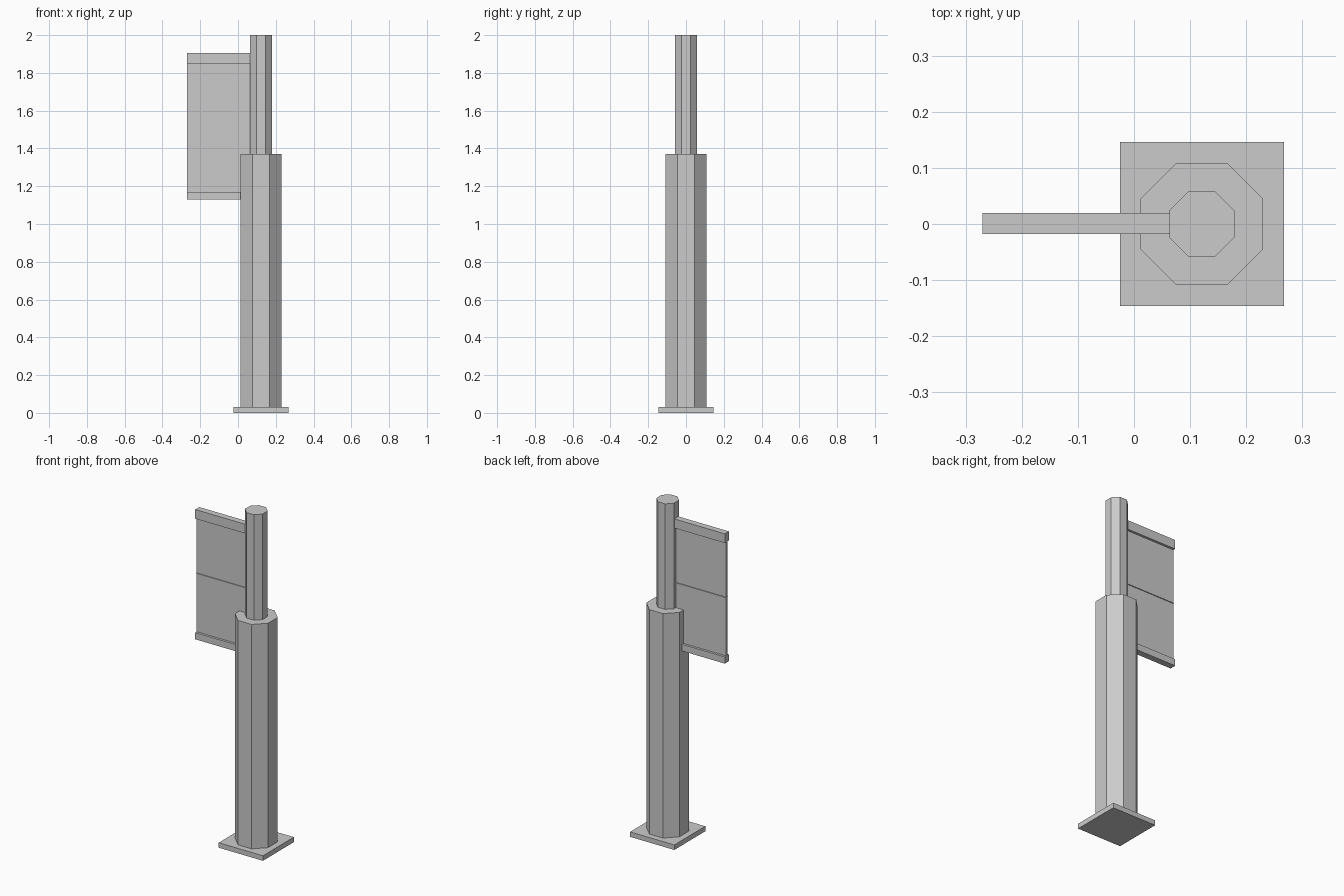
import bpy
from math import pi, cos

# Remove the default cube
cube = bpy.data.objects.get("Cube")
if cube:
    bpy.data.objects.remove(cube, do_unlink=True)

# Single plain grey finish
grey = bpy.data.materials.new("plain_grey")
grey.use_nodes = True
colour = (0.6, 0.6, 0.6, 1)
grey.diffuse_color = colour
grey.node_tree.nodes["Principled BSDF"].inputs["Base Color"].default_value = colour

POST_X = 0.121
BANNER_END = -0.27


def finish(name):
    ob = bpy.context.object
    ob.name = ob.data.name = name
    ob.data.materials.append(grey)
    return ob


def box(name, x, y, z):
    """Box from its (low, high) range on each axis."""
    spans = (x, y, z)
    bpy.ops.mesh.primitive_cube_add(size=1, location=[sum(s) / 2 for s in spans])
    bpy.context.object.scale = [s[1] - s[0] for s in spans]
    bpy.ops.object.transform_apply(location=False, rotation=False, scale=True)
    return finish(name)


def octagon_post(name, apothem, low, high):
    """Eight-sided post with flats facing the axes."""
    bpy.ops.mesh.primitive_cylinder_add(
        vertices=8, radius=apothem / cos(pi / 8), depth=high - low,
        location=(POST_X, 0, (low + high) / 2), rotation=(0, 0, pi / 8))
    return finish(name)


# Foot and two-stage post
box("base_plate", (POST_X - 0.146, POST_X + 0.146), (-0.146, 0.146), (0, 0.03))
octagon_post("lower_post", 0.109, 0.03, 1.37)
octagon_post("upper_post", 0.058, 1.37, 2.0)

# Banner rails running into the post
for name, low, high in (("top_rail", 1.85, 1.905), ("bottom_rail", 1.13, 1.17)):
    box(name, (BANNER_END, 0.07), (-0.018, 0.02), (low, high))

# Banner sheet with a fine seam across the middle
box("banner", (BANNER_END, 0.07), (-0.004, 0.006), (1.17, 1.85))
box("banner_seam", (BANNER_END, 0.07), (-0.009, 0.011), (1.519, 1.521))
